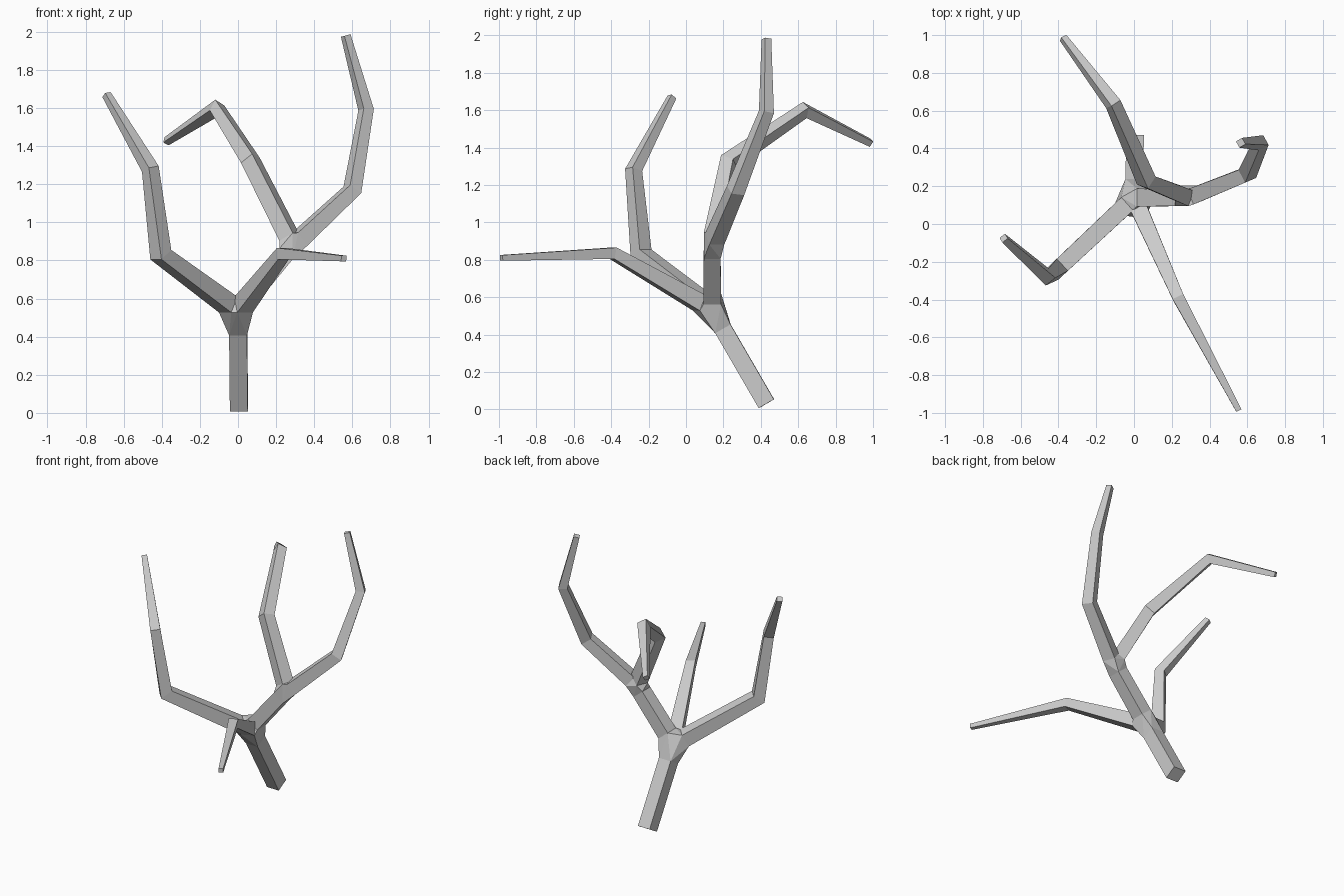
import bpy
import bmesh
from mathutils import Vector

cube = bpy.data.objects.get("Cube")
if cube:
    bpy.data.objects.remove(cube, do_unlink=True)

bark = bpy.data.materials.new("grey_bark")
bark.use_nodes = True
colour = (0.6, 0.6, 0.6, 1)
bark.diffuse_color = colour
bark.node_tree.nodes["Principled BSDF"].inputs["Base Color"].default_value = colour

bm = bmesh.new()
UP = Vector((0, 0, 1))


def limb(points, start=0.0, end=0.0, cap=True):
    """Square tapering tube through (x, y, z, half width); returns its end rings."""
    pos = [Vector(p[:3]) for p in points]
    half = [p[3] for p in points]
    first = (pos[1] - pos[0]).normalized()
    last = (pos[-1] - pos[-2]).normalized()
    pos[0] += first * start
    pos[-1] -= last * end
    steps = [(b - a).normalized() for a, b in zip(pos, pos[1:])]
    side = first.cross(UP).normalized()
    tangent = first
    rings = []
    for i, centre in enumerate(pos):
        before, after = steps[max(i - 1, 0)], steps[min(i, len(steps) - 1)]
        turned = (before + after).normalized()
        side = tangent.rotation_difference(turned) @ side
        tangent = turned
        top = side.cross(tangent)
        rings.append([bm.verts.new(centre + (side * a + top * b) * half[i])
                      for a, b in ((1, 1), (-1, 1), (-1, -1), (1, -1))])
    for r, s in zip(rings, rings[1:]):
        for k in range(4):
            n = (k + 1) % 4
            bm.faces.new((r[k], r[n], s[n], s[k]))
    if cap:
        bm.faces.new(rings[-1])
    return rings[0], rings[-1]


def fork(rings):
    """Skin the gap between limb rings, leaving the limb mouths open."""
    verts = [v for ring in rings for v in ring]
    old = set(bm.faces)
    bmesh.ops.convex_hull(bm, input=verts, use_existing_faces=False)
    mouths = [f for f in bm.faces if f not in old
              and any(all(v in ring for v in f.verts) for ring in rings)]
    bmesh.ops.delete(bm, geom=mouths, context="FACES_ONLY")


low = (0, 0.14, 0.53)
high = (0.29, 0.14, 0.88)

# Leaning stem and the limbs of the lower fork
stem, _ = limb([(*low, 0.047), (0.005, 0.43, 0.03, 0.047)], start=0.115)
right, _ = limb([(*low, 0.047), (-0.405, -0.24, 0.83, 0.043),
                 (-0.46, -0.28, 1.28, 0.033), (-0.69, -0.075, 1.67, 0.018)], start=0.08)
front, _ = limb([(*low, 0.045), (0.235, -0.39, 0.835, 0.031),
                 (0.555, -0.987, 0.81, 0.015)], start=0.08)
link_a, link_b = limb([(*low, 0.047), (*high, 0.045)], start=0.08, end=0.06, cap=False)

# Limbs of the upper fork
left, _ = limb([(*high, 0.043), (0.6, 0.265, 1.17, 0.038),
                (0.672, 0.43, 1.59, 0.03), (0.565, 0.43, 1.98, 0.019)], start=0.05)
back, _ = limb([(*high, 0.043), (0.065, 0.23, 1.325, 0.039),
                (-0.11, 0.635, 1.6, 0.032), (-0.375, 0.985, 1.425, 0.017)], start=0.05)

fork([stem, right, front, link_a])
fork([link_b, left, back])

bmesh.ops.recalc_face_normals(bm, faces=bm.faces[:])
mesh = bpy.data.meshes.new("branch")
bm.to_mesh(mesh)
bm.free()
mesh.materials.append(bark)
branch = bpy.data.objects.new("branch", mesh)
bpy.context.collection.objects.link(branch)
